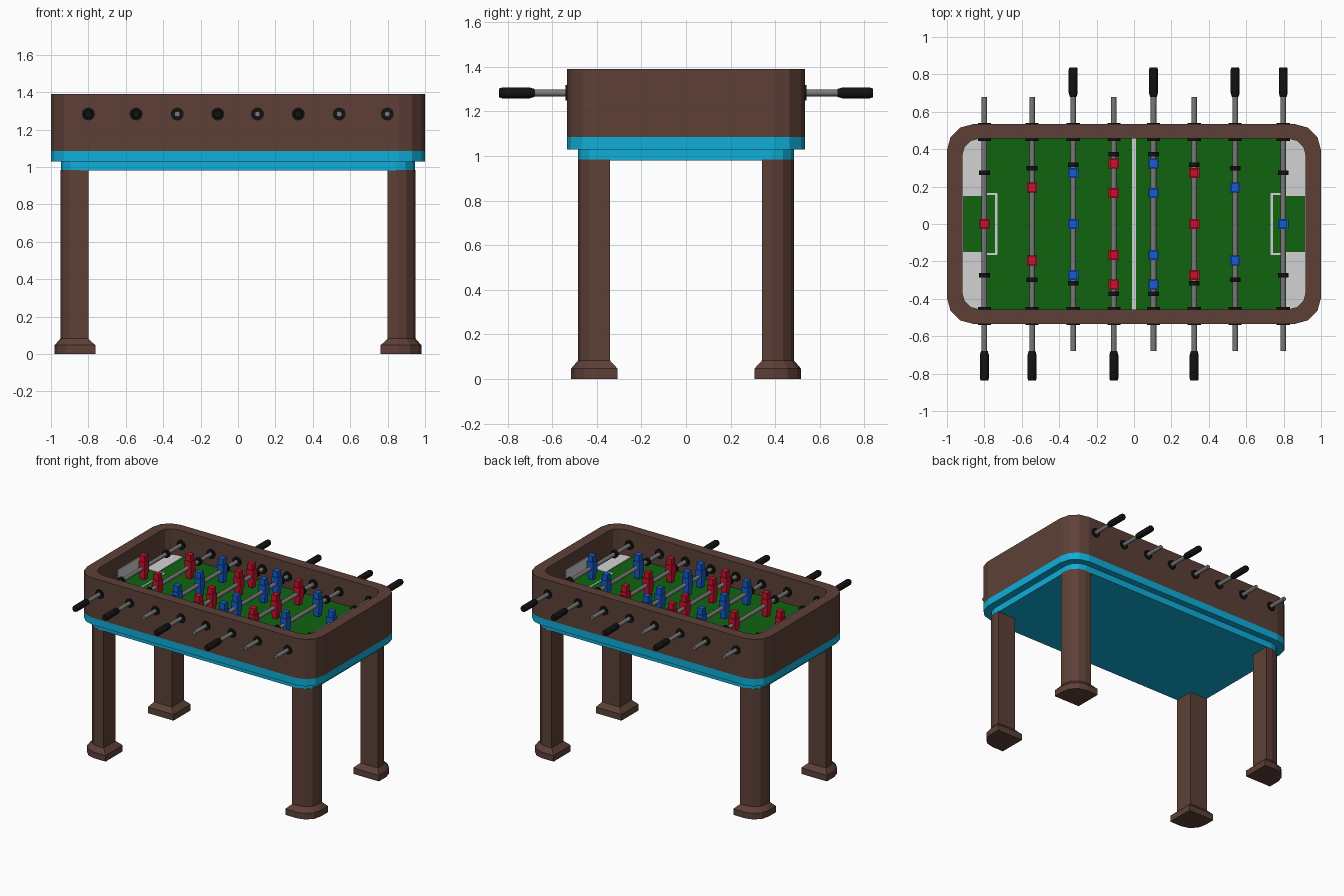
import bpy, bmesh, math

if "Cube" in bpy.data.objects:
    bpy.data.objects.remove(bpy.data.objects["Cube"])


def material(name, rgb):
    m = bpy.data.materials.new(name)
    m.diffuse_color = (*rgb, 1)
    m.use_nodes = True
    m.node_tree.nodes["Principled BSDF"].inputs["Base Color"].default_value = m.diffuse_color
    return m


BROWN = material("brown_wood", (0.109, 0.051, 0.038))
CYAN = material("cyan_trim", (0.005, 0.42, 0.69))
GREEN = material("green_pitch", (0.005, 0.125, 0.005))
WHITE = material("off_white", (0.65, 0.65, 0.65))
BLACK = material("black_rubber", (0.006, 0.006, 0.006))
STEEL = material("steel", (0.19, 0.19, 0.19))
RED = material("red_team", (0.60, 0.005, 0.027))
BLUE = material("blue_team", (0.007, 0.11, 0.62))


def finish(name, bm, mat):
    bmesh.ops.recalc_face_normals(bm, faces=bm.faces)
    me = bpy.data.meshes.new(name)
    bm.to_mesh(me)
    bm.free()
    me.materials.append(mat)
    ob = bpy.data.objects.new(name, me)
    bpy.context.collection.objects.link(ob)
    return ob


def loft(name, sections, mat, ring=False):
    """Join equal-length loops of 3D points; cap the ends or close into a ring."""
    bm = bmesh.new()
    loops = [[bm.verts.new(p) for p in s] for s in sections]
    n = len(loops[0])
    pairs = list(zip(loops, loops[1:])) + ([(loops[-1], loops[0])] if ring else [])
    for a, b in pairs:
        for i in range(n):
            j = (i + 1) % n
            bm.faces.new((a[i], a[j], b[j], b[i]))
    if not ring:
        bm.faces.new(loops[0])
        bm.faces.new(loops[-1])
    return finish(name, bm, mat)


def rounded(hx, hy, r, z, seg=3):
    pts = []
    for k, (sx, sy) in enumerate([(1, 1), (-1, 1), (-1, -1), (1, -1)]):
        for i in range(seg + 1):
            a = math.pi / 2 * (k + i / seg)
            pts.append((sx * (hx - r) + r * math.cos(a), sy * (hy - r) + r * math.sin(a), z))
    return pts


def leg_section(x0, x1, y0, y1, r, z, sx, sy):
    """Square with only its outer corner rounded, mirrored by sx, sy."""
    pts = [(x0, y1), (x0, y0), (x1, y0)]
    for i in range(4):
        a = math.pi / 6 * i
        pts.append((x1 - r + r * math.cos(a), y1 - r + r * math.sin(a)))
    return [(sx * x, sy * y, z) for x, y in pts]


def box(name, x0, x1, y0, y1, z0, z1, mat):
    return loft(name, [[(x0, y0, z), (x1, y0, z), (x1, y1, z), (x0, y1, z)] for z in (z0, z1)], mat)


def lathe(name, x, profile, mat, n=12):
    """Turned part along y at rod height; profile is (radius, y)."""
    secs = [[(x + r * math.cos(2 * math.pi * i / n), y, ROD_Z + r * math.sin(2 * math.pi * i / n))
             for i in range(n)] for r, y in profile]
    ob = loft(name, secs, mat)
    bpy.ops.object.select_all(action='DESELECT')
    bpy.context.view_layer.objects.active = ob
    ob.select_set(True)
    bpy.ops.object.shade_smooth_by_angle(angle=math.radians(35))
    return ob


ROD_Z = 1.283
PITCH = 1.19

# cabinet walls and trim
loft("cabinet_walls", [rounded(1, 0.534, 0.14, 1.085), rounded(1, 0.534, 0.14, 1.39),
                       rounded(0.918, 0.456, 0.09, 1.39), rounded(0.918, 0.456, 0.09, 1.085)],
     BROWN, ring=True)
loft("trim_band", [rounded(1, 0.534, 0.14, 1.03), rounded(1, 0.534, 0.14, 1.085)], CYAN)
loft("base_panel", [rounded(0.946, 0.485, 0.10, 0.98), rounded(0.946, 0.485, 0.10, 1.03)], CYAN)

# legs with flared feet
for sx in (-1, 1):
    for sy in (-1, 1):
        leg = (0.80, 0.95, 0.34, 0.485, 0.10)
        foot = (0.763, 0.98, 0.308, 0.515, 0.12)
        loft("leg", [leg_section(*leg, z, sx, sy) for z in (0.07, 0.985)], BROWN)
        loft("foot", [leg_section(*foot, 0, sx, sy), leg_section(*foot, 0.047, sx, sy),
                      leg_section(*leg, 0.082, sx, sy)], BROWN)

# pitch, end plates, goals and markings
box("pitch", -0.93, 0.93, -0.47, 0.47, 1.17, PITCH, GREEN)
box("centre_line", -0.01, 0.01, -0.456, 0.456, PITCH, PITCH + 0.003, WHITE)
for s in (-1, 1):
    def side_box(name, xa, xb, *rest):
        box(name, min(s * xa, s * xb), max(s * xa, s * xb), *rest)
    for y0, y1 in ((0.15, 0.47), (-0.47, -0.15)):
        side_box("end_plate", 0.785, 0.93, y0, y1, PITCH, PITCH + 0.005, WHITE)
    side_box("goal_panel", 0.912, 0.925, -0.15, 0.15, PITCH, 1.29, WHITE)
    side_box("goal_box_line", 0.731, 0.742, -0.165, 0.165, PITCH, PITCH + 0.003, WHITE)
    for y in (-0.16, 0.16):
        side_box("goal_box_side", 0.742, 0.79, y - 0.005, y + 0.005, PITCH, PITCH + 0.003, WHITE)


# playing figure: legs, torso and head in stepped sections
def figure(name, x, y, mat):
    steps = [(0.020, 1.20), (0.022, 1.245), (0.027, 1.245), (0.027, 1.335),
             (0.021, 1.335), (0.021, 1.382)]
    loft(name, [[(x + a * h, y + b * h, z) for a, b in ((-1, -1), (1, -1), (1, 1), (-1, 1))]
                for h, z in steps], mat)


# rods: x, team, figure positions, stopper offset
ONE, TWO = (0,), (-0.195, 0.195)
THREE, FOUR = (-0.273, 0, 0.273), (-0.323, -0.165, 0.165, 0.323)
RODS = [(-0.80, RED, ONE, 0.273), (-0.545, RED, TWO, 0.298), (-0.325, BLUE, THREE, 0.317),
        (-0.108, RED, FOUR, 0.372), (0.104, BLUE, FOUR, 0.372), (0.322, RED, THREE, 0.317),
        (0.541, BLUE, TWO, 0.298), (0.798, BLUE, ONE, 0.273)]
for x, team, ys, stop in RODS:
    d = -1 if team is RED else 1
    lathe("rod", x, [(0.015, -0.68), (0.015, 0.68)], STEEL)
    lathe("handle", x, [(0.018, d * 0.68), (0.024, d * 0.70), (0.024, d * 0.825),
                        (0.020, d * 0.838)], BLACK)
    for s in (-1, 1):
        lathe("bushing", x, [(0.035, s * 0.445), (0.035, s * 0.541)], BLACK)
        lathe("stopper", x, [(0.029, s * stop - 0.012), (0.029, s * stop + 0.012)], BLACK)
    for y in ys:
        figure("red_figure" if team is RED else "blue_figure", x, y, team)
